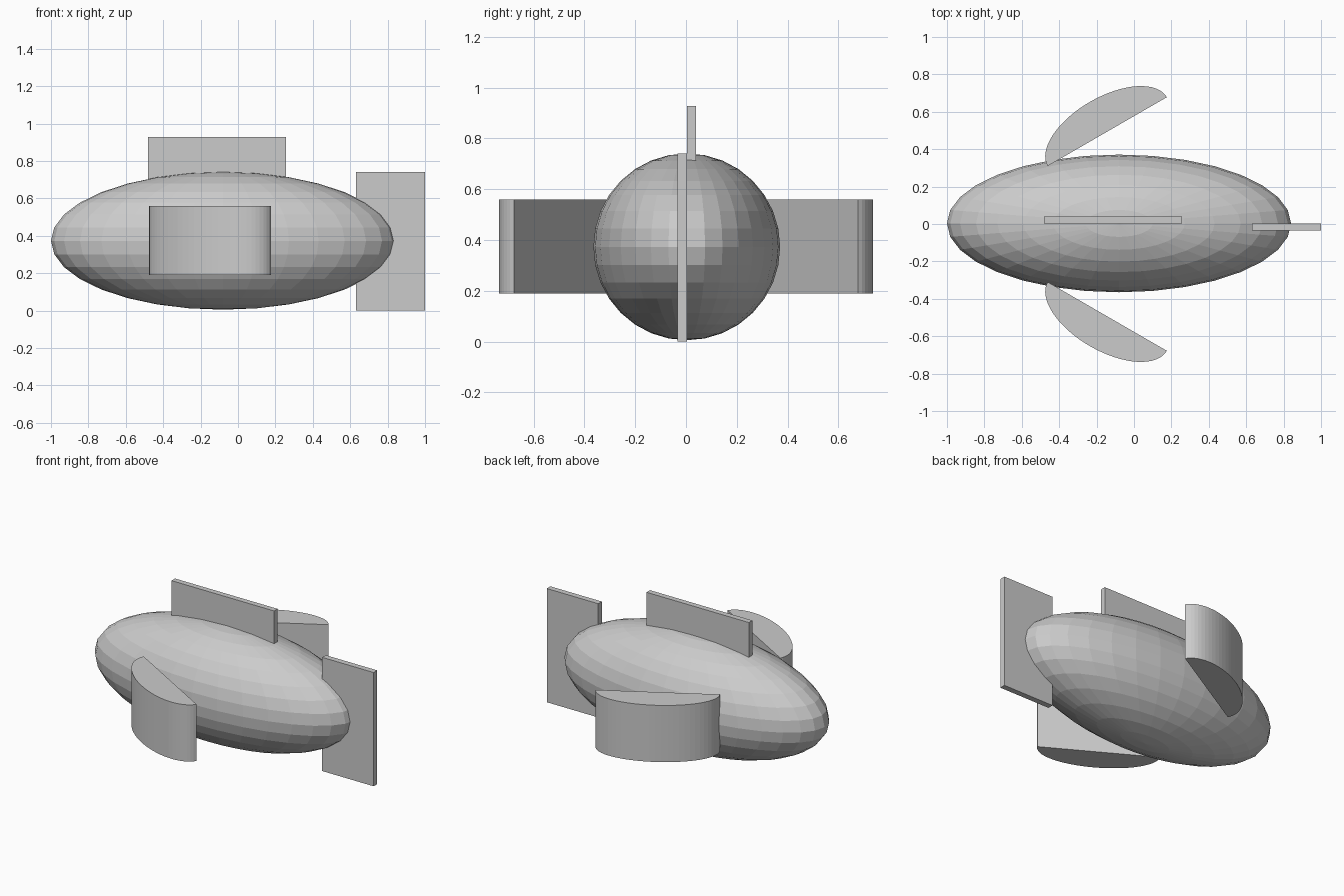
import bpy
import bmesh
from math import cos, sin, pi, radians
from mathutils import Matrix

if "Cube" in bpy.data.objects:
    bpy.data.objects.remove(bpy.data.objects["Cube"])


def box(name, lo, hi):
    """Box between two opposite corners."""
    bm = bmesh.new()
    size = [h - l for l, h in zip(lo, hi)]
    centre = [(h + l) / 2 for l, h in zip(lo, hi)]
    bmesh.ops.create_cube(bm, size=1, matrix=Matrix.Translation(centre) @ Matrix.Diagonal((*size, 1)))
    return finish(name, bm)


def finish(name, bm):
    bmesh.ops.recalc_face_normals(bm, faces=bm.faces)
    mesh = bpy.data.meshes.new(name)
    bm.to_mesh(mesh)
    bm.free()
    obj = bpy.data.objects.new(name, mesh)
    bpy.context.collection.objects.link(obj)
    return obj


def side_fin(name, side, steps=32):
    """Half-ellipse outline, swept back and extruded upward."""
    a, b, angle = 0.368, 0.184, radians(30)
    bm = bmesh.new()
    outline = []
    for i in range(steps + 1):
        t = pi * i / steps
        u, v = a * cos(t), b * sin(t)
        x = -0.143 + u * cos(angle) - v * sin(angle)
        y = 0.494 + u * sin(angle) + v * cos(angle)
        outline.append(bm.verts.new((x, side * y, 0.19)))
    base = bm.faces.new(outline)
    top = bmesh.ops.extrude_face_region(bm, geom=[base], use_keep_orig=True)["geom"]
    bmesh.ops.translate(bm, vec=(0, 0, 0.369),
                        verts=[g for g in top if isinstance(g, bmesh.types.BMVert)])
    return finish(name, bm)


# Faceted ellipsoid body
bpy.ops.mesh.primitive_uv_sphere_add(segments=32, ring_count=16, radius=1, location=(-0.08, 0.003, 0.373))
body = bpy.context.object
body.name = "body"
body.scale = (0.92, 0.368, 0.368)

# Upright plates: slightly offset to opposite sides of the centre line
box("tail_fin", (0.63, -0.034, 0.0), (1.0, 0.003, 0.74))
box("top_fin", (-0.48, 0.003, 0.56), (0.257, 0.039, 0.928))

# Mirrored side fins
side_fin("left_side_fin", 1)
side_fin("right_side_fin", -1)
